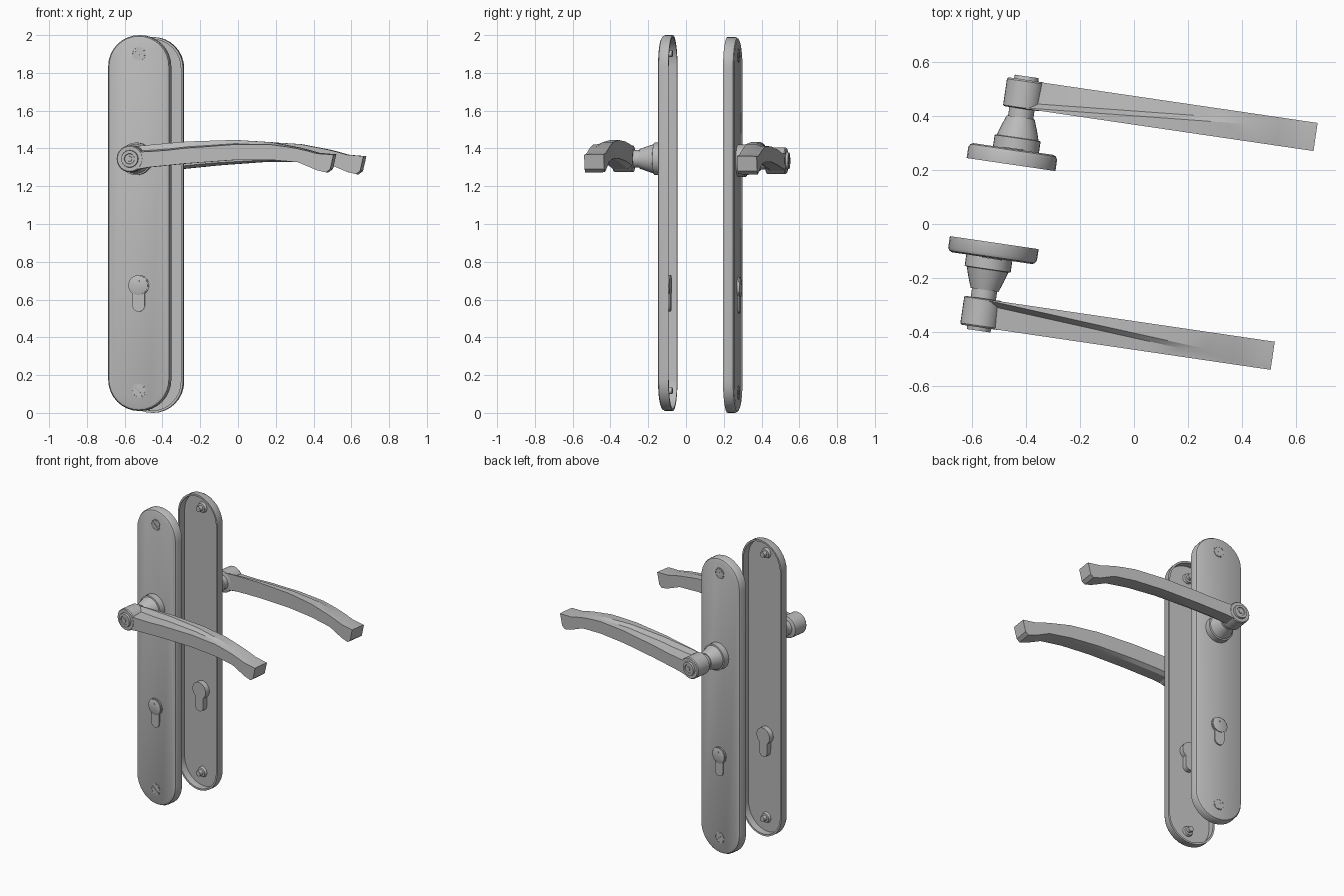
import bpy, bmesh
from math import sin, cos, pi, radians
from mathutils import Matrix, Vector

if "Cube" in bpy.data.objects:
    bpy.data.objects.remove(bpy.data.objects["Cube"], do_unlink=True)

metal = bpy.data.materials.new("satin_grey_metal")
metal.use_nodes = True
GREY = (0.5, 0.5, 0.5, 1)
metal.diffuse_color = GREY
metal.node_tree.nodes["Principled BSDF"].inputs["Base Color"].default_value = GREY


def loft(name, rings, place, angle=30):
    """Skin a list of equal point rings, cap both ends."""
    bm = bmesh.new()
    rows = [[bm.verts.new(place @ Vector(p)) for p in ring] for ring in rings]
    n = len(rows[0])
    for a, b in zip(rows, rows[1:]):
        for i in range(n):
            j = (i + 1) % n
            bm.faces.new((a[i], a[j], b[j], b[i]))
    bm.faces.new(rows[0])
    bm.faces.new(rows[-1])
    bmesh.ops.recalc_face_normals(bm, faces=bm.faces)
    mesh = bpy.data.meshes.new(name)
    bm.to_mesh(mesh)
    bm.free()
    mesh.materials.append(metal)
    ob = bpy.data.objects.new(name, mesh)
    bpy.context.collection.objects.link(ob)
    bpy.ops.object.select_all(action="DESELECT")
    ob.select_set(True)
    bpy.context.view_layer.objects.active = ob
    bpy.ops.object.shade_smooth_by_angle(angle=radians(angle))
    return ob


def arc(cx, cz, r, start, end, steps):
    return [(cx + r * cos(radians(start + (end - start) * i / steps)),
             cz + r * sin(radians(start + (end - start) * i / steps)))
            for i in range(steps + 1)]


def at(outline, out):
    return [(x, out, z) for x, z in outline]


def stadium(inset):
    r = 0.166 - inset
    return arc(0, 1.829, r, 0, 180, 16) + arc(0, 0.171, r, 180, 360, 16)


def lathe(name, cx, cz, profile, place, sides=24):
    """Round part along the outward axis; profile is (radius, out)."""
    loft(name, [at(arc(cx, cz, r, 0, 360, sides)[:-1], out) for r, out in profile], place)


def lerp(table, x):
    for (x0, v0), (x1, v1) in zip(table, table[1:]):
        if x <= x1:
            return v0 + (v1 - v0) * max(0, x - x0) / (x1 - x0)
    return table[-1][1]


# Lever side profile and depth of the diagonal step cut along its top
TOP = [(0, 1.405), (0.1, 1.415), (0.3, 1.432), (0.55, 1.44), (0.75, 1.428),
       (0.92, 1.395), (1.0, 1.372), (1.09, 1.364)]
BOTTOM = [(0, 1.278), (0.1, 1.295), (0.3, 1.315), (0.55, 1.333), (0.75, 1.335),
          (0.9, 1.322), (1.0, 1.28), (1.05, 1.268), (1.09, 1.285)]
STEP = [(0, 0.03), (0.15, 0.04), (0.5, 0.028), (0.85, 0.006), (1.09, 0.003)]
STATIONS = (0, 0.1, 0.2, 0.3, 0.42, 0.55, 0.66, 0.75, 0.84, 0.9, 0.95, 1.0, 1.05, 1.09)


def lever_section(x, axis):
    top, low, step = lerp(TOP, x), lerp(BOTTOM, x), lerp(STEP, x)
    ridge = 0.232 + 0.08 * x / 1.09
    tilt = 0.018 if x == STATIONS[-1] else 0
    pts = [(0.212, low + step * 0.4), (0.24, low), (0.317, low), (0.317, top - step),
           (ridge, top - step * 0.8), (ridge - 0.018, top), (0.212, top)]
    return [(axis + x - (tilt if z < top - 0.05 else 0), out, z) for out, z in pts]


def build_side(side, origin, outward, axis):
    place = (Matrix.Translation(origin) @ Matrix.Rotation(radians(-8.35), 4, "Z")
             @ Matrix.Diagonal((1, outward, 1, 1)))

    # Hollow backplate with a bevelled outer rim
    shell = [(0.012, 0.046), (0.012, 0), (0, 0), (0, 0.042), (0.006, 0.053), (0.016, 0.058)]
    loft(side + "_backplate", [at(stadium(i), o) for i, o in shell], place)

    # Screw posts inside and slotted screw heads outside
    for end, z in (("upper", 1.897), ("lower", 0.112)):
        tag = side + "_" + end
        lathe(tag + "_screw_post", 0, z,
              [(0.035, 0.047), (0.03, 0.03), (0.018, 0.028), (0.018, 0.003)], place, 16)
        lathe(tag + "_screw_rim", 0, z,
              [(0.03, 0.056), (0.037, 0.056), (0.037, 0.061), (0.032, 0.061), (0.032, 0.058)],
              place)
        for k, start in enumerate((50, 230)):
            half = arc(0, z, 0.031, start - 85, start + 85, 10)
            loft(f"{tag}_screw_half_{k + 1}", [at(half, o) for o in (0.056, 0.061)], place)

    # Lock cylinder: round barrel with a rounded tail, passing through the plate
    lock = arc(0, 0.67, 0.055, -53, 233, 20) + arc(0, 0.564, 0.033, 180, 360, 10)
    loft(side + "_lock_cylinder", [at(lock, o) for o in (0.012, 0.066)], place)
    lathe(side + "_lock_barrel", 0, 0.67, [(0.05, 0.06), (0.05, 0.071), (0.046, 0.073)], place)
    lathe(side + "_lock_pin", 0, 0.692, [(0.006, 0.07), (0.006, 0.076)], place, 8)

    # Tapered rose and neck under the lever
    lathe(side + "_rose", axis, 1.34,
          [(0.086, 0.05), (0.086, 0.1), (0.078, 0.102), (0.066, 0.14), (0.052, 0.178),
           (0.047, 0.178), (0.047, 0.22)], place, 28)

    # Hub with stepped end cap
    lathe(side + "_hub", axis, 1.34,
          [(0.064, 0.21), (0.071, 0.214), (0.071, 0.312), (0.066, 0.318), (0.046, 0.318),
           (0.044, 0.331), (0.028, 0.331), (0.026, 0.326), (0.014, 0.326), (0.013, 0.331)],
          place, 28)

    # Arched lever with a drooping tip
    loft(side + "_lever", [lever_section(x, axis) for x in STATIONS], place, 22)


build_side("front", (-0.517, -0.069, 0.005), -1, -0.01)
build_side("back", (-0.455, 0.22, -0.005), 1, 0.01)

# Settle the bottom edge on the ground
low = min(v.co.z for o in bpy.data.objects if o.type == "MESH" for v in o.data.vertices)
for o in bpy.data.objects:
    if o.type == "MESH":
        o.data.transform(Matrix.Translation((0, 0, -low)))
